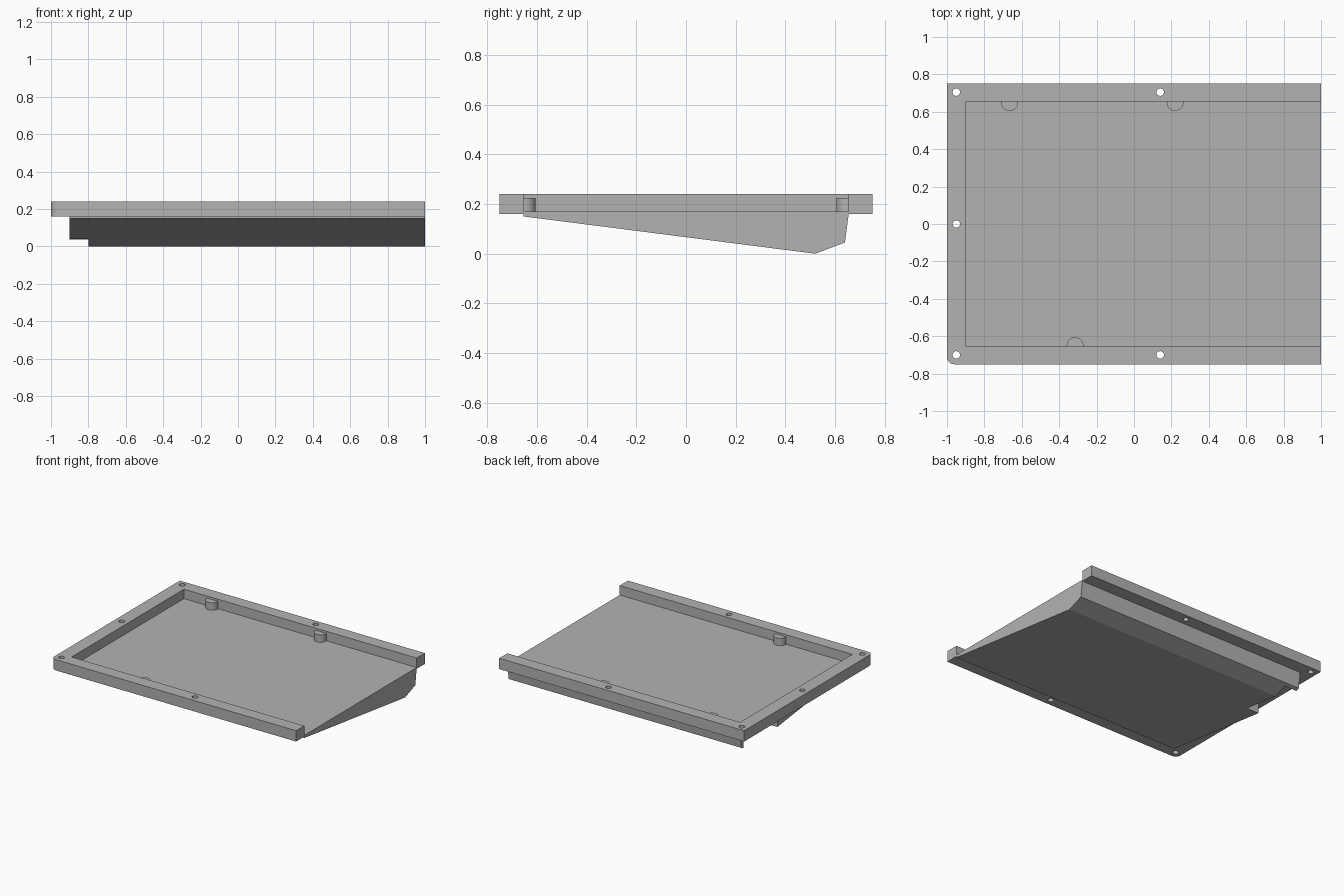
import bpy, bmesh, math
from mathutils import Vector

cube = bpy.data.objects.get("Cube")
if cube:
    bpy.data.objects.remove(cube, do_unlink=True)

grey = bpy.data.materials.new("mid grey")
grey.use_nodes = True
COLOR = (0.45, 0.45, 0.45, 1)
grey.diffuse_color = COLOR
grey.node_tree.nodes["Principled BSDF"].inputs["Base Color"].default_value = COLOR


def prism(name, points, depth):
    """Extrude a planar outline along the depth vector."""
    bm = bmesh.new()
    face = bm.faces.new([bm.verts.new(p) for p in points])
    ext = bmesh.ops.extrude_face_region(bm, geom=[face])
    moved = [g for g in ext["geom"] if isinstance(g, bmesh.types.BMVert)]
    bmesh.ops.translate(bm, verts=moved, vec=Vector(depth))
    bmesh.ops.recalc_face_normals(bm, faces=bm.faces)
    mesh = bpy.data.meshes.new(name)
    bm.to_mesh(mesh)
    bm.free()
    ob = bpy.data.objects.new(name, mesh)
    bpy.context.collection.objects.link(ob)
    mesh.materials.append(grey)
    return ob


def cylinder(name, x, y, z0, z1, r, n=32):
    ring = [(x + r * math.cos(math.tau * i / n),
             y + r * math.sin(math.tau * i / n), z0) for i in range(n)]
    return prism(name, ring, (0, 0, z1 - z0))


def cut(target, cutter):
    mod = target.modifiers.new("cut", "BOOLEAN")
    mod.operation = "DIFFERENCE"
    mod.solver = "EXACT"
    mod.object = cutter
    bpy.context.view_layer.objects.active = target
    bpy.ops.object.modifier_apply(modifier=mod.name)
    bpy.data.objects.remove(cutter, do_unlink=True)


def smooth(ob):
    bpy.ops.object.select_all(action="DESELECT")
    ob.select_set(True)
    bpy.context.view_layer.objects.active = ob
    bpy.ops.object.shade_smooth_by_angle(angle=math.radians(30))


W, D = 1.0, 0.75           # outer half sizes
IX, IY = -0.9, 0.655       # inner edges of the rim
BASE, FLOOR, TOP = 0.16, 0.17, 0.24

# Three-sided rim, open at +x, with one rounded corner
R = 0.04
corner = [(-W + R - R * math.sin(a), -D + R - R * math.cos(a))
          for a in (math.pi / 2 * i / 8 for i in range(9))]
outline = corner + [(-W, D), (W, D), (W, IY), (IX, IY),
                    (IX, -IY), (W, -IY), (W, -D)]
rim = prism("rim", [(x, y, BASE) for x, y in outline], (0, 0, TOP - BASE))

# Screw holes through the rim
for x, y in [(-0.95, -0.7), (-0.95, 0), (-0.95, 0.705), (0.14, -0.7), (0.14, 0.705)]:
    cut(rim, cylinder("hole_cutter", x, y, 0.1, 0.3, 0.02))
smooth(rim)

# Wedge-shaped body whose top is the tray floor
profile = [(-IY, FLOOR), (-IY, 0.15), (0.52, 0), (0.64, 0.045), (IY, BASE), (IY, FLOOR)]
body = prism("wedge_body", [(IX, y, z) for y, z in profile], (W - IX, 0, 0))

# Relief notch under the closed end
notch = [(-0.95, 0.22, -0.1), (-0.8, 0.22, -0.1), (-0.8, 0.615, -0.1), (-0.95, 0.615, -0.1)]
cut(body, prism("notch_cutter", notch, (0, 0, 0.25)))

# Half-round retaining posts along the inner walls
for name, x, y in [("back_right_post", -0.665, 0.65), ("back_left_post", 0.22, 0.65),
                   ("front_post", -0.315, -0.65)]:
    smooth(cylinder(name, x, y, FLOOR, 0.225, 0.045))
